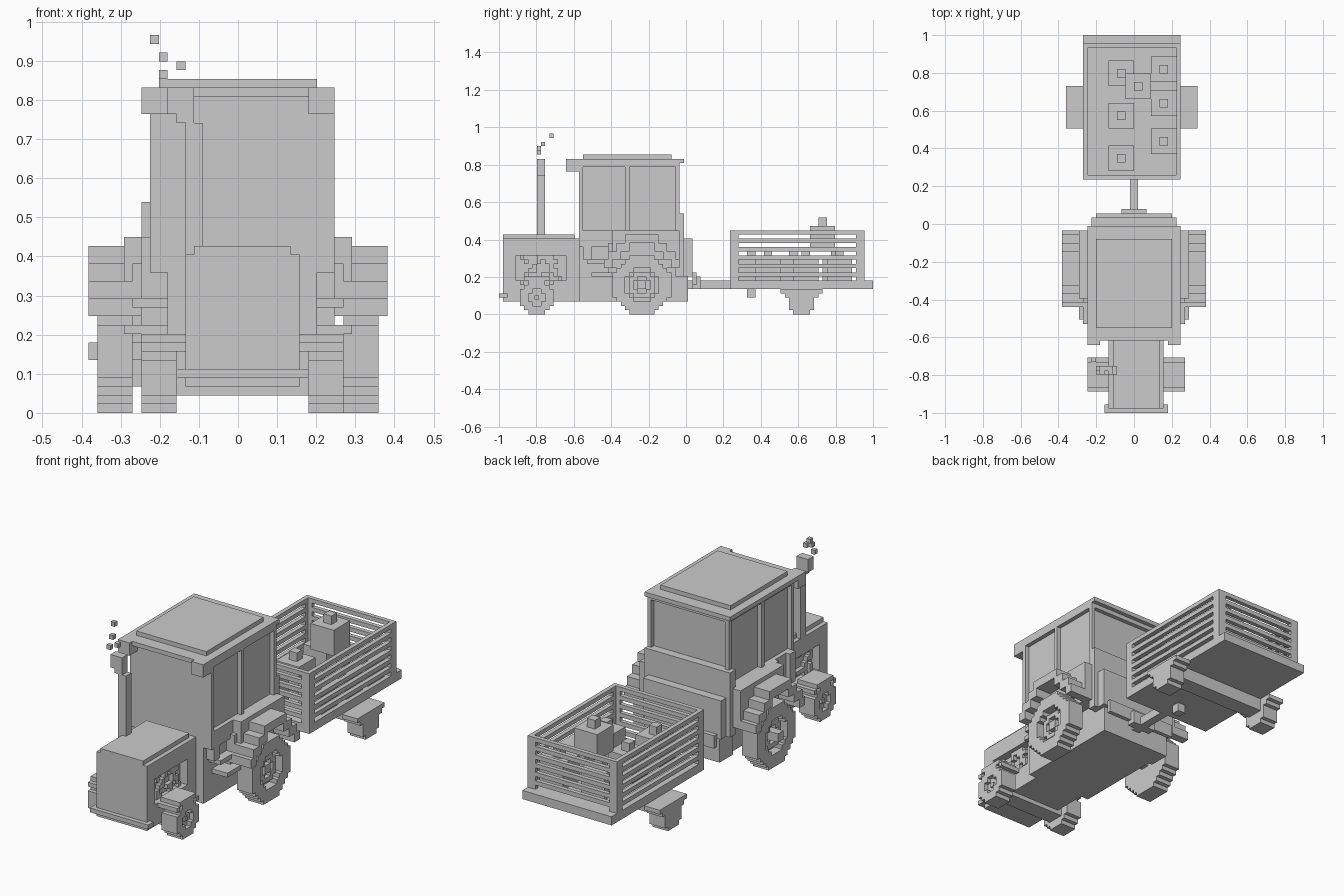
import bpy, bmesh, math, random
from mathutils import Vector

default_cube = bpy.data.objects.get("Cube")
if default_cube:
    bpy.data.objects.remove(default_cube, do_unlink=True)

LENGTH = 89            # whole model length in grid cells
CELL = 2 / LENGTH      # size of one grid cell
random.seed(4)

grey = bpy.data.materials.new("plain_grey")
grey.use_nodes = True
grey.diffuse_color = (0.6, 0.6, 0.6, 1)
grey.node_tree.nodes["Principled BSDF"].inputs["Base Color"].default_value = grey.diffuse_color


def to_world(x, y, z):
    return Vector((x, y - LENGTH / 2, z)) * CELL


def build(name, boxes):
    """One object made of axis-aligned boxes, each given as x, y and z ranges in cells."""
    bm = bmesh.new()
    for spans in boxes:
        low = to_world(*[min(span) for span in spans])
        high = to_world(*[max(span) for span in spans])
        for vert in bmesh.ops.create_cube(bm, size=1)["verts"]:
            vert.co = Vector(high[i] if vert.co[i] > 0 else low[i] for i in range(3))
    mesh = bpy.data.meshes.new(name)
    bm.to_mesh(mesh)
    bm.free()
    mesh.materials.append(grey)
    obj = bpy.data.objects.new(name, mesh)
    bpy.context.collection.objects.link(obj)
    return obj


def block(name, x, y, z):
    return build(name, [(x, y, z)])


def around(centre, half):
    return (centre - half, centre + half)


def mirrored(span, middle):
    return tuple(2 * middle - value for value in span)


def half_width(radius, row):
    """Half width of a stepped circle at a row, rounded to whole cells."""
    return round(math.sqrt(max(radius ** 2 - row ** 2, 0)))


def stepped_ring(x, y, z, radius, hole=0):
    """Rows of boxes forming a stepped disc, or a ring when it has a hole."""
    boxes = []
    for i in range(-radius, radius):
        row = i + 0.5
        rows = (z + i, z + i + 1)
        outer = half_width(radius, row)
        inner = half_width(hole, row) if abs(row) < hole else 0
        if inner:
            boxes.append((x, (y - outer, y - inner), rows))
            boxes.append((x, (y + inner, y + outer), rows))
        else:
            boxes.append((x, around(y, outer), rows))
    return boxes


def arch(x, y, steps):
    """Stepped mudguard: each step is outer half width, inner half width, bottom, top."""
    boxes = []
    for outer, inner, bottom, top in steps:
        boxes.append((x, (y - outer, y - inner), (bottom, top)))
        boxes.append((x, (y + inner, y + outer), (bottom, top)))
    return boxes


# Bonnet with an engine bay open on both sides
build("bonnet", [
    ((-4, 5), (1, 18), (6, 18)),
    ((-6, 7), (1, 4), (6, 18)),
    ((-6, 7), (16, 18), (6, 18)),
    ((-6, 7), (4, 16), (6, 8)),
    ((-6, 7), (4, 16), (14, 18)),
    ((-5, 6), (1, 18), (18, 19)),
])
for side, x in (("right", (-5, -4)), ("left", (5, 6))):
    parts = []
    for y in range(5, 15):
        for z in range(8, 14):
            if random.random() < 0.3:
                parts.append((x, (y, y + 1), (z, z + 1)))
    build(side + "_engine_parts", parts)
block("bumper", x=(-7, 8), y=(0, 2), z=(4, 5))
block("front_chassis", x=(-6, 7), y=(1, 19), z=(3, 6))
block("front_axle", x=(-7, 8), y=(7, 11), z=(2, 5))
block("firewall", x=(-6, 7), y=(17, 19), z=(3, 18))

# Exhaust pipe and puffs of smoke
build("exhaust", [
    ((-6, -4), (9, 11), (18, 33)),
    ((-7, -5), (9, 11), (33, 34)),
    ((-8, -5), (9, 11), (34, 37)),
])
for x, y, z in ((-9, 9, 38), (-7, 9, 39), (-9, 10, 40), (-10, 12, 42)):
    block("smoke_puff", x=(x, x + 1), y=(y, y + 1), z=(z, z + 1))

# Cab: glass core, corner posts and sills
block("cab_glass", x=(-9, 10), y=(19, 42), z=(16, 36))
for side, x in (("right", (-10, -9)), ("left", (10, 11))):
    for y in (19, 30, 42):
        block(side + "_cab_post", x=x, y=(y, y + 1), z=(16, 36))
    block(side + "_cab_sill", x=x, y=(19, 43), z=(16, 20))
    block(side + "_cab_rail", x=x, y=(19, 43), z=(35, 36))
block("windscreen", x=(-10, 11), y=(19, 20), z=(16, 36))
block("rear_cab_rail", x=(-10, 11), y=(42, 43), z=(35, 36))
block("roof", x=(-11, 11), y=(17, 44), z=(36, 37))
block("roof_panel", x=(-9, 9), y=(20, 41), z=(37, 38))
for side, x in (("right", (-11, -8)), ("left", (8, 11))):
    block(side + "_roof_lamp", x=x, y=(16, 19), z=(34, 37))

# Lower body and stepped rear panels
block("lower_cab", x=(-8, 9), y=(19, 45), z=(3, 16))
block("rear_panel", x=(-11, 11), y=(42, 44), z=(9, 24))
block("rear_locker", x=(-10, 10), y=(44, 46), z=(9, 18))
block("rear_chassis", x=(-9, 9), y=(40, 45), z=(3, 10))
block("hitch_plate", x=(-9, 9), y=(46, 47), z=(7, 10))
block("hitch_socket", x=(-3, 3), y=(46, 48), z=(6, 9))
block("drawbar", x=(-1, 1), y=(45, 56), z=(6, 8))

# Everything beside the body, on both sides
for side, sign in (("right", -1), ("left", 1)):
    def out(near, far):
        return (sign * near, sign * far)

    # Doorway frame and boarding steps
    build(side + "_doorway", [
        (out(8, 11), (20, 22), (13, 20)),
        (out(8, 11), (26, 28), (10, 20)),
        (out(8, 10), (22, 26), (13, 20)),
        (out(8, 12), (21, 27), (12, 13)),
        (out(8, 13), (22, 27), (9, 10)),
    ])
    # Wheel housing behind the rear mudguard
    build(side + "_wheel_housing", [
        (out(8, 13), (27, 43), (13, 20)),
        (out(8, 12), (26, 43), (11, 17)),
    ])
    build(side + "_rear_mudguard", [
        (out(11, 17), around(34, 4), (17, 19)),
    ] + arch(out(11, 17), 34, [(6, 3, 15, 17), (8, 5, 13, 15), (9, 7, 11, 13)]))

    # Rear wheel: tyre, sunken rim, raised ring and hub
    build(side + "_rear_tyre", stepped_ring(out(12, 16), 34, 7, radius=7, hole=4))
    build(side + "_rear_rim", stepped_ring(out(12, 14), 34, 7, radius=4))
    build(side + "_rear_rim_ring", stepped_ring(out(14, 15), 34, 7, radius=3, hole=2))
    block(side + "_rear_hub", x=out(8, 17 if sign < 0 else 15), y=around(34, 1), z=(6, 8))

    # Front wheel and mudguard, centred on the bonnet
    def bonnet_out(near, far):
        span = (0.5 + near, 0.5 + far)
        return span if sign > 0 else mirrored(span, 0.5)

    build(side + "_front_tyre", stepped_ring(bonnet_out(7.5, 11.5), 9, 4, radius=4, hole=2))
    build(side + "_front_rim", stepped_ring(bonnet_out(7.5, 10.5), 9, 4, radius=2))
    block(side + "_front_hub", x=bonnet_out(6, 11), y=around(9, 0.5), z=(3.5, 4.5))
    build(side + "_front_mudguard", [
        (bonnet_out(6.5, 11.5), around(9, 3), (8, 9)),
    ] + arch(bonnet_out(6.5, 11.5), 9, [(4, 3, 7, 8)]))

# Trailer bed with slatted walls
right, left, front, back = -12, 11, 55, 87
block("trailer_bed", x=(right, left), y=(front, LENGTH), z=(6, 8))
for x in ((right, right + 1), (left - 1, left)):
    for y in ((front, front + 2), (back - 2, back)):
        block("trailer_post", x=x, y=y, z=(8, 20))
    build("trailer_side_slats", [(x, (front, back), (z, z + 1)) for z in range(9, 20, 2)])
for y in ((front, front + 1), (back - 1, back)):
    for x in ((right, right + 2), (left - 2, left)):
        block("trailer_end_post", x=x, y=y, z=(8, 20))
    build("trailer_end_slats", [((right, left), y, (z, z + 1)) for z in range(9, 20, 2)])

# Trailer running gear
block("trailer_axle", x=(right, left), y=around(72, 2), z=(3, 6))
block("trailer_foot", x=(-1, 1), y=(59, 61), z=(4, 6))
for x in ((right - 4, right), (left, left + 4)):
    build("trailer_tyre", stepped_ring(x, 72, 3, radius=3))
    build("trailer_mudguard", [(x, around(72, 5), (5, 6)), (x, around(72, 4), (4, 6))])

# Cargo: cubes with stems, one resting on the others
cargo = [(-3, 80, 8), (7, 81, 8), (7, 73, 8), (-3, 70, 8), (7, 64, 8), (-3, 60, 8), (1, 77, 15)]
for x, y, z in cargo:
    block("cargo_cube", x=around(x, 3), y=around(y, 3), z=(z, z + 6))
    block("cargo_stem", x=around(x, 1), y=around(y, 1), z=(z + 6, z + 8))
